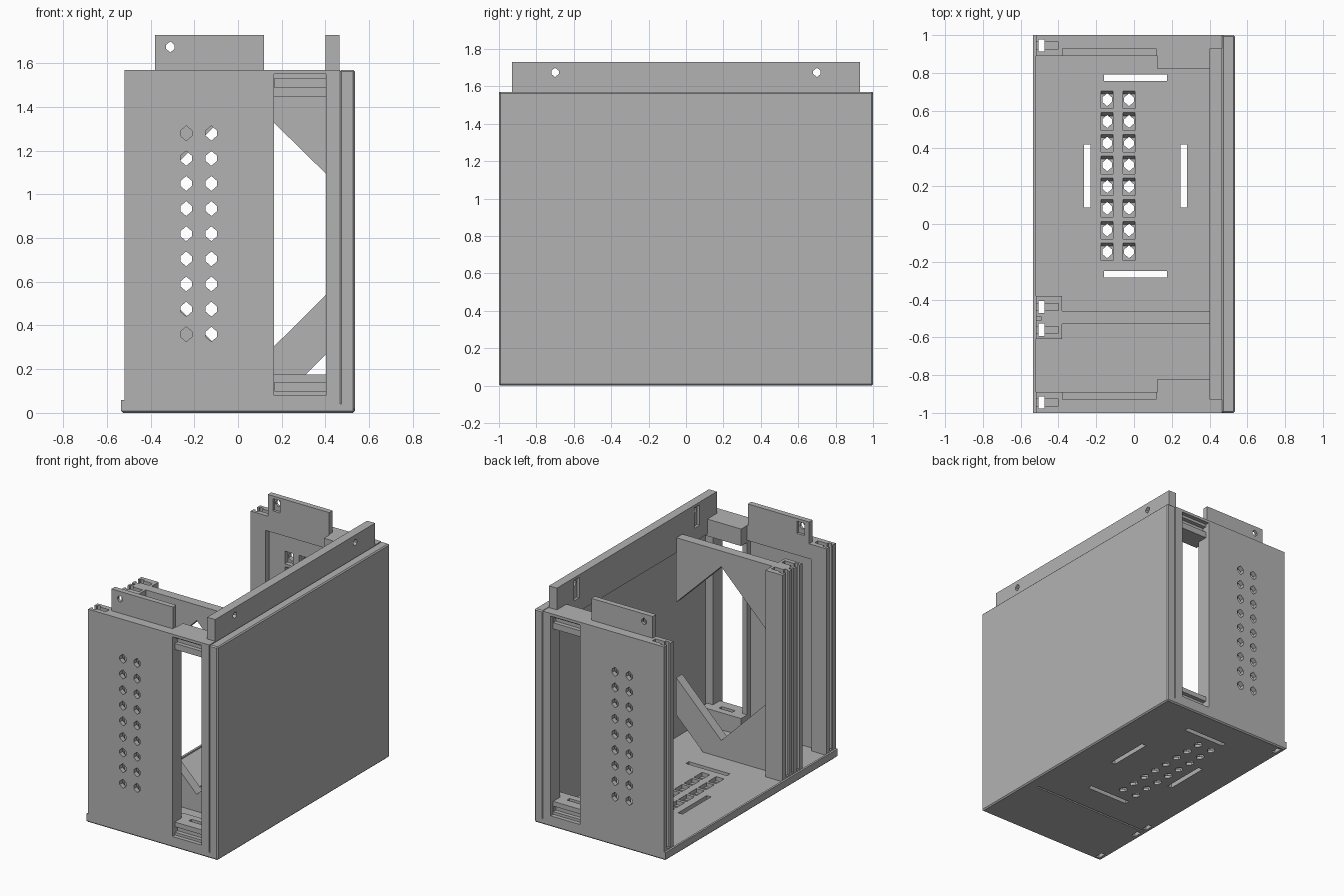
import bpy, bmesh
from mathutils import Matrix

cube = bpy.data.objects.get("Cube")
if cube:
    bpy.data.objects.remove(cube, do_unlink=True)

grey = bpy.data.materials.new("matte grey plastic")
grey.use_nodes = True
grey.diffuse_color = (0.45, 0.45, 0.45, 1)
grey.node_tree.nodes["Principled BSDF"].inputs["Base Color"].default_value = grey.diffuse_color

TOP, TAB, LEDGE, FLOOR = 1.57, 1.73, 1.46, 0.05
ROW_PITCH = 0.115


def prism(axis, pts, lo, hi):
    """Solid description: a 2D outline extruded along one axis."""
    return axis, pts, lo, hi


def box(x0, x1, y0, y1, z0, z1):
    return prism(2, [(x0, y0), (x1, y0), (x1, y1), (x0, y1)], z0, z1)


def hexagon(u, v, w=0.026, h=0.034):
    """Pointed hole outline."""
    return [(u, v + h), (u + w, v + h * 0.35), (u + w, v - h * 0.35),
            (u, v - h), (u - w, v - h * 0.35), (u - w, v + h * 0.35)]


def make(name, solids):
    bm = bmesh.new()
    for axis, pts, lo, hi in solids:
        rings = []
        for level in (lo, hi):
            ring = []
            for p in pts:
                co = list(p)
                co.insert(axis, level)
                ring.append(bm.verts.new(co))
            rings.append(ring)
        a, b = rings
        bm.faces.new(a)
        bm.faces.new(b)
        for i in range(len(a)):
            j = (i + 1) % len(a)
            bm.faces.new((a[i], a[j], b[j], b[i]))
    bmesh.ops.recalc_face_normals(bm, faces=bm.faces)
    mesh = bpy.data.meshes.new(name)
    bm.to_mesh(mesh)
    bm.free()
    mesh.materials.append(grey)
    obj = bpy.data.objects.new(name, mesh)
    bpy.context.collection.objects.link(obj)
    return obj


def bake(obj):
    """Apply all modifiers."""
    graph = bpy.context.evaluated_depsgraph_get()
    mesh = bpy.data.meshes.new_from_object(obj.evaluated_get(graph))
    obj.modifiers.clear()
    obj.data = mesh


def cut(obj, solids):
    cutter = make("cutter", solids)
    cutter.hide_render = True
    mod = obj.modifiers.new("cut", 'BOOLEAN')
    mod.operation, mod.solver, mod.object = 'DIFFERENCE', 'EXACT', cutter
    bake(obj)
    bpy.data.objects.remove(cutter, do_unlink=True)


def soften(obj, width):
    mod = obj.modifiers.new("bevel", 'BEVEL')
    mod.width, mod.segments, mod.limit_method = width, 1, 'ANGLE'
    bake(obj)


def mirror_y(obj, side):
    if side < 0:
        obj.data.transform(Matrix.Diagonal((1, -1, 1, 1)))
        obj.data.flip_normals()


def rail_cuts(y):
    """T-shaped channel, as two cutters, for a rail centred on y."""
    return ([box(-0.505, -0.475, y - 0.032, y + 0.032, -0.1, 2)],
            [box(-0.6, -0.40, y - 0.018, y + 0.018, FLOOR + 0.02, 2)])


# Floor with bevelled rim, vent slots, louvred holes and an underside seam
rails = (-0.945, -0.56, -0.44, 0.945)
floor = make("floor", [box(-0.535, 0.535, -1, 1, 0, FLOOR)])
soften(floor, 0.009)
cut(floor, [box(-0.16, 0.175, 0.757, 0.792, -1, 1),
            box(-0.16, 0.175, -0.283, -0.248, -1, 1),
            box(-0.265, -0.23, 0.087, 0.42, -1, 1),
            box(0.245, 0.28, 0.087, 0.42, -1, 1),
            box(-0.5, 0.45, -0.503, -0.49, -0.1, 0.01)]
    + [rail_cuts(y)[0][0] for y in rails])
spots = [(x, 0.658 - i * ROW_PITCH) for x in (-0.142, -0.026) for i in range(8)]
cut(floor, [prism(0, [(y - 0.057 + 0.01, 0.02), (y + 0.03, 0.02),
                      (y + 0.052, FLOOR + 0.01), (y - 0.047, FLOOR + 0.01)],
                  x - 0.032, x + 0.032) for x, y in spots])
cut(floor, [prism(2, hexagon(x, y), -1, 1) for x, y in spots])
make("floor_lip", [box(-0.535, -0.52, -1, 1, 0.009, 0.06)])

# Closed side wall
side = make("side_wall", [box(0.465, 0.535, -1, 1, 0.009, TOP)])
soften(side, 0.008)

# Side flange with rising screw tab
flange = make("side_flange_tab", [box(0.40, 0.465, -0.93, 0.93, LEDGE, TAB)])
cut(flange, [box(0.3, 0.42, y - 0.03, y + 0.03, 1.56, 1.71) for y in (-0.7, 0.7)])
cut(flange, [prism(0, hexagon(y, 1.675, 0.02, 0.025), 0, 1) for y in (-0.7, 0.7)])

# End walls, modelled at the front and mirrored to the back
for side, label in ((1, "front"), (-1, "back")):
    panel = make(label + "_wall", [box(-0.40, 0.466, -1, -0.93, 0.009, TOP)])
    cut(panel, [box(0.165, 0.403, -2, 0, 0.08, 1.55)])
    holes = [(x, 0.36 + i * ROW_PITCH) for x in (-0.237, -0.122) for i in range(9)]
    cut(panel, [box(x - 0.033, x + 0.033, -0.965, -0.8, z - 0.047, z + 0.047)
                for x, z in holes])
    cut(panel, [prism(1, hexagon(x, z), -2, 0) for x, z in holes])

    # Thickened top edge and screw tab
    tab = make(label + "_flange_tab", [prism(1, [
        (-0.40, LEDGE), (0.125, LEDGE), (0.125, TOP), (0.12, TOP), (0.12, TAB),
        (-0.38, TAB), (-0.38, TOP), (-0.40, TOP)], -0.93, -0.89)])
    cut(tab, [box(-0.34, -0.28, -0.91, -0.8, 1.62, 1.71)])
    cut(tab, [prism(1, hexagon(-0.31, 1.675, 0.02, 0.025), -2, 0)])

    # Open-edge rail
    rail = make(label + "_rail", [box(-0.52, -0.40, -1, -0.89, 0.009, TOP)])
    for cutter in rail_cuts(-0.945):
        cut(rail, cutter)

    # Jambs and slotted blocks around the tall opening
    jambs = make(label + "_opening_jambs", [
        box(0.125, 0.165, -0.93, -0.89, FLOOR, LEDGE),
        box(0.403, 0.465, -0.93, -0.89, FLOOR, LEDGE)])
    blocks = make(label + "_opening_blocks", [
        box(0.125, 0.45, -0.97, -0.82, LEDGE - 0.015, TOP),
        box(0.125, 0.45, -0.97, -0.82, FLOOR, 0.175)])
    cut(blocks, [box(0.166, 0.402, -1.1, -0.94, 1.49, 1.53),
                 box(0.166, 0.402, -1.1, -0.94, 0.10, 0.14),
                 box(0.23, 0.34, -0.90, -0.87, 0.15, 0.2)])
    for part in (panel, tab, rail, jambs, blocks):
        mirror_y(part, side)

# Inner partition: faceted window open to the wall side, lower corner cut away
make("partition", [prism(1, [
    (-0.39, FLOOR), (0.185, FLOOR), (0.402, 0.267), (0.402, 0.54),
    (0.035, 0.175), (-0.35, 0.56), (-0.35, 1.07), (0.035, 1.455),
    (0.402, 1.095), (0.402, TOP), (-0.39, TOP)], -0.53, -0.46)])

# Double rail on the partition's open edge
double_rail = make("partition_double_rail",
                   [box(-0.52, -0.38, -0.61, -0.38, FLOOR - 0.01, TOP)])
for y in (-0.56, -0.44):
    for cutter in rail_cuts(y):
        cut(double_rail, cutter)
# Recessed strip between the two channels
cut(double_rail, [box(-0.6, -0.49, -0.508, -0.492, 0.07, 2)])
